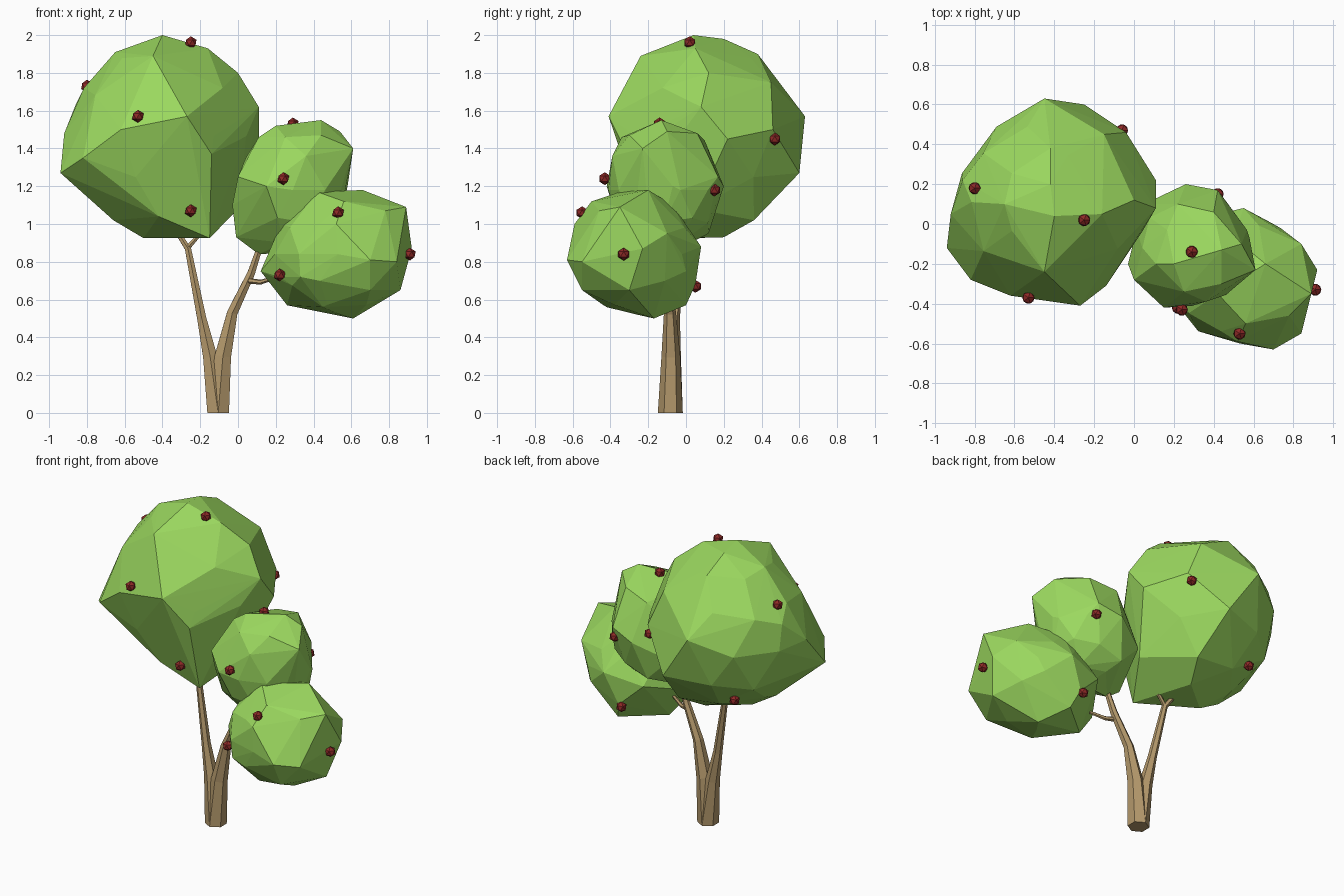
import bpy, bmesh, math
from mathutils import Vector, Matrix


def material(name, rgb):
    m = bpy.data.materials.new(name)
    m.diffuse_color = (*rgb, 1)
    return m


LEAF = material("leaf green", (0.33, 0.69, 0.115))
BARK = material("bark brown", (0.46, 0.32, 0.15))
RED = material("berry red", (0.27, 0.022, 0.02))


def finish(bm, name, mat):
    bmesh.ops.recalc_face_normals(bm, faces=bm.faces)
    me = bpy.data.meshes.new(name)
    bm.to_mesh(me)
    bm.free()
    me.materials.append(mat)
    ob = bpy.data.objects.new(name, me)
    bpy.context.collection.objects.link(ob)
    return ob


def limb(name, path, sides=6):
    """Tapered faceted tube; path rows are x, y, z, radius."""
    bm = bmesh.new()
    pts = [Vector(p[:3]) for p in path]
    up = Vector((0, 0, 1))
    rings = []
    for i, p in enumerate(pts):
        d = up if p.z == 0 else pts[min(i + 1, len(pts) - 1)] - pts[max(i - 1, 0)]
        q = up.rotation_difference(d)
        rings.append([bm.verts.new(p + q @ (Matrix.Rotation(math.tau * (k + .5) / sides, 3, 'Z')
                                            @ Vector((path[i][3], 0, 0))))
                      for k in range(sides)])
    for a, b in zip(rings, rings[1:]):
        for k in range(sides):
            n = (k + 1) % sides
            bm.faces.new((a[k], a[n], b[n], b[k]))
    bm.faces.new(rings[0])
    bm.faces.new(rings[-1])
    return finish(bm, name, BARK)


def crown(name, centre, radii, ball, corners):
    """Faceted foliage: hull around a coarse ball and its protruding corners."""
    bm = bmesh.new()
    bmesh.ops.create_icosphere(bm, subdivisions=2, radius=ball)
    bmesh.ops.scale(bm, vec=radii, verts=bm.verts)
    bmesh.ops.translate(bm, vec=centre, verts=bm.verts)
    bmesh.ops.delete(bm, geom=bm.edges[:], context='EDGES_FACES')
    for c in corners:
        bm.verts.new(c)
    bmesh.ops.convex_hull(bm, input=bm.verts[:])
    loose = [v for v in bm.verts if not v.link_faces]
    bmesh.ops.delete(bm, geom=loose, context='VERTS')
    return finish(bm, name, LEAF)


# Forked trunk
limb("left_trunk", [(-.105, -.083, 0, .066), (-.148, -.07, .3, .043), (-.192, -.06, .5, .028),
                    (-.265, -.03, .87, .019), (-.33, .0, .97, .013)])
limb("right_trunk", [(-.105, -.083, 0, .066), (-.08, -.08, .3, .05), (-.03, -.085, .53, .032),
                     (.07, -.105, .74, .023), (.13, -.12, .92, .016)])
# Small twigs
limb("left_twig", [(-.27, -.03, .87, .015), (-.19, -.02, .96, .011)])
limb("right_twig", [(.05, -.11, .70, .016), (.12, -.13, .692, .013), (.21, -.17, .72, .01)])

# Foliage
crown("large_crown", (-.41, .11, 1.465), (.53, .52, .54), .9, [
    (-.40, .04, 2.0), (-.42, .2, 1.98), (-.65, .10, 1.91), (-.16, .05, 1.93),
    (-.86, .22, 1.63), (-.92, .05, 1.48), (-.94, -.12, 1.27), (-.66, .0, 1.02),
    (-.50, .02, .925), (-.28, .2, .93), (-.15, -.19, .925), (-.42, -.22, 1.04),
    (-.2, .36, 1.02), (.0, .05, 1.08), (.11, .22, 1.45), (.11, .08, 1.62),
    (.0, .12, 1.80), (-.42, .38, 1.90), (-.45, .63, 1.57), (-.25, .60, 1.27),
    (-.04, .46, 1.5), (-.27, -.41, 1.57), (-.62, -.36, 1.5), (-.14, -.31, 1.37),
    (-.45, -.24, 1.89), (-.70, .47, 1.45), (-.82, -.28, 1.35), (-.15, .45, 1.75)])
crown("middle_crown", (.29, -.12, 1.18), (.31, .31, .35), .94, [
    (.44, -.13, 1.55), (.2, -.2, 1.52), (.11, -.2, 1.46), (.54, -.1, 1.49),
    (.61, -.23, 1.40), (.58, -.07, 1.2), (.26, .2, 1.2), (.42, .17, 1.25),
    (.22, .1, 1.44), (.4, .06, 1.48), (.15, -.42, 1.2), (.36, -.39, 1.36),
    (.25, -.34, 1.46), (.44, -.3, 1.47), (.0, -.28, 1.25), (-.03, -.2, 1.1),
    (-.01, -.15, .93), (.11, -.12, .84), (.05, .1, 1.1), (.2, .12, .95)])
crown("low_crown", (.53, -.28, .84), (.375, .34, .335), .94, [
    (.12, -.25, .75), (.26, -.2, .57), (.61, -.17, .50), (.86, -.3, .65),
    (.92, -.23, .87), (.89, -.35, 1.09), (.66, -.2, 1.18), (.42, -.35, 1.17),
    (.25, -.3, 1.0), (.70, -.63, .81), (.52, -.59, 1.0), (.84, -.55, .8),
    (.33, -.53, .72), (.55, .08, .88), (.7, .0, .75), (.84, -.1, .95), (.5, -.07, 1.1),
    (.46, .05, .68), (.5, .0, .57), (.45, -.42, .56), (.7, -.55, .65),
    (.56, -.5, 1.12), (.78, -.46, 1.07), (.22, -.38, .72), (.3, .02, .83)])

# Berries
berries = [(-.25, .02, 1.96), (-.53, -.37, 1.57), (-.80, .18, 1.73), (-.25, -.25, 1.07),
           (-.06, .47, 1.45), (-.605, .355, 1.11), (.29, -.14, 1.53), (.24, -.43, 1.24),
           (.42, .15, 1.18), (.53, -.55, 1.06), (.91, -.33, .84), (.22, -.42, .73),
           (.44, .05, .67)]
for i, p in enumerate(berries):
    bm = bmesh.new()
    bmesh.ops.create_icosphere(bm, subdivisions=1, radius=0.034, matrix=Matrix.Translation(p))
    finish(bm, f"berry_{i + 1}", RED)
